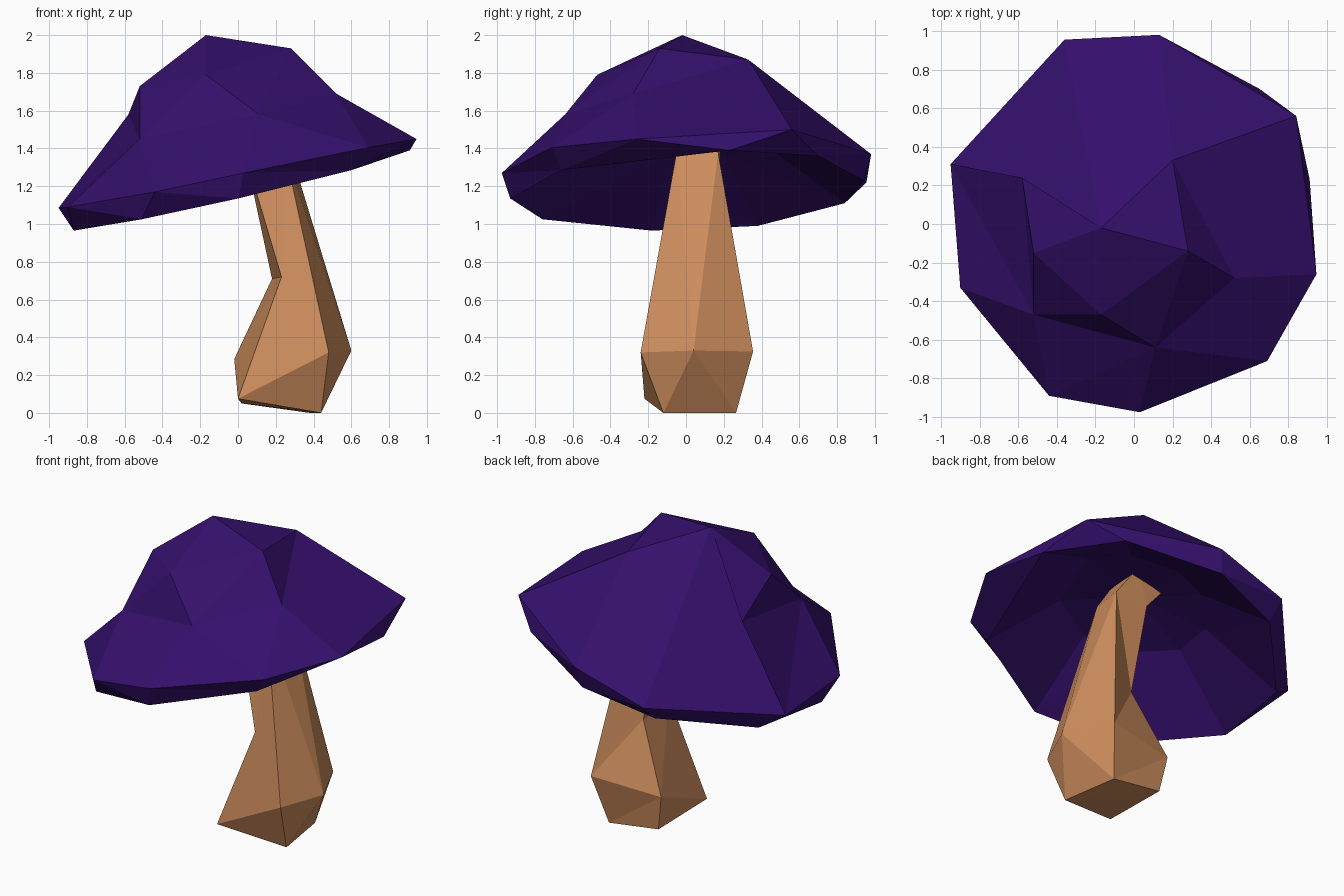
import bpy, bmesh

if "Cube" in bpy.data.objects:
    bpy.data.objects.remove(bpy.data.objects["Cube"])


def material(name, rgb):
    m = bpy.data.materials.new(name)
    m.diffuse_color = (*rgb, 1)
    m.use_nodes = True
    m.node_tree.nodes["Principled BSDF"].inputs["Base Color"].default_value = m.diffuse_color
    return m


def build(name, points, faces, mat):
    """Flat-shaded closed mesh from named points and faces."""
    index = {k: i for i, k in enumerate(points)}
    bm = bmesh.new()
    vs = [bm.verts.new(p) for p in points.values()]
    for f in faces:
        bm.faces.new([vs[index[k]] for k in f])
    bmesh.ops.triangulate(bm, faces=[f for f in bm.faces if len(f.verts) > 3])
    bmesh.ops.recalc_face_normals(bm, faces=bm.faces)
    me = bpy.data.meshes.new(name)
    bm.to_mesh(me)
    bm.free()
    me.materials.append(mat)
    ob = bpy.data.objects.new(name, me)
    bpy.context.collection.objects.link(ob)
    return ob


def band(a, b):
    """Quads joining two closed loops of equal length."""
    n = len(a)
    return [(a[i], a[(i + 1) % n], b[(i + 1) % n], b[i]) for i in range(n)]


purple = material("deep purple", (0.035, 0.005, 0.15))
tan = material("warm tan", (0.62, 0.27, 0.11))

# Mushroom cap: crown lumps (digits), widest rim (capitals)
cap = {
    "0": (-0.17, -0.02, 2.0), "2": (0.28, -0.14, 1.93), "3": (0.52, -0.28, 1.69),
    "4": (0.20, 0.33, 1.87), "5": (-0.52, -0.15, 1.73), "6": (-0.58, 0.24, 1.58),
    "7": (-0.52, -0.47, 1.45), "8": (-0.17, -0.47, 1.79), "9": (0.11, -0.64, 1.58),
    "G": (0.945, -0.26, 1.45), "E": (0.84, 0.56, 1.50), "C": (0.13, 0.98, 1.37),
    "B": (-0.36, 0.955, 1.22), "A": (-0.95, 0.31, 1.085), "K": (-0.90, -0.33, 1.09),
    "J": (-0.44, -0.89, 1.17), "I": (0.03, -0.975, 1.27), "H": (0.69, -0.71, 1.405),
}
# Lower lip of the rim, then a hollow underside that follows the same tilt
lip = [(0.91, 0.23, 1.39), (0.65, 0.70, 1.36), (0.10, 0.94, 1.23),
       (-0.36, 0.84, 1.11), (-0.80, 0.38, 0.99), (-0.87, -0.18, 0.965),
       (-0.51, -0.76, 1.025), (0.0, -0.93, 1.135), (0.60, -0.66, 1.285)]
rim = list("GECBAKJIH")
low = ["low%d" % i for i in range(9)]
inner = ["in%d" % i for i in range(9)]
for i, (x, y, z) in enumerate(lip):
    cap[low[i]] = (x, y, z)
    cap[inner[i]] = (x * 0.5, y * 0.5, 1.46 + 0.12 * x)
cap["mid"] = (0, 0, 1.52)

crown = ("024 234 058 082 289 293 578 798 065 567 04C 0CB 0BA 0A6 "
         "4EC 34G 4GE 3HG 39H 9IH 9JI 97J 7KJ A67 AK7").split()
faces = [tuple(f) for f in crown] + band(rim, low) + band(low, inner)
faces += [(inner[i], inner[(i + 1) % 9], "mid") for i in range(9)]
build("mushroom_cap", cap, faces, purple)

# Stem: foot (a-d), bulge (e-h), bent waist (w, v), neck (p-s), hidden top (P-S)
stem = {
    "a": (0.0, -0.22, 0.075), "b": (0.44, -0.12, 0.0),
    "c": (0.38, 0.265, 0.0), "d": (0.02, 0.26, 0.05),
    "e": (0.48, -0.24, 0.32), "f": (0.60, 0.04, 0.33),
    "g": (0.45, 0.355, 0.325), "h": (-0.02, 0.29, 0.285),
    "w": (0.23, -0.15, 0.72), "v": (0.18, 0.19, 0.71),
    "p": (0.25, -0.05, 1.38), "q": (0.28, 0.17, 1.38),
    "r": (0.05, 0.18, 1.36), "s": (0.04, -0.05, 1.36),
    "P": (0.12, -0.05, 1.58), "Q": (0.14, 0.20, 1.58),
    "R": (-0.12, 0.20, 1.56), "S": (-0.12, -0.05, 1.56),
}
sides = ("abcd abe bfe bcgf cdhg dah aew hawv efqp epsw vwsr "
         "hvg gvrq fgq PQRS").split()
build("stem", stem, [tuple(f) for f in sides] + band("pqrs", "PQRS"), tan)
